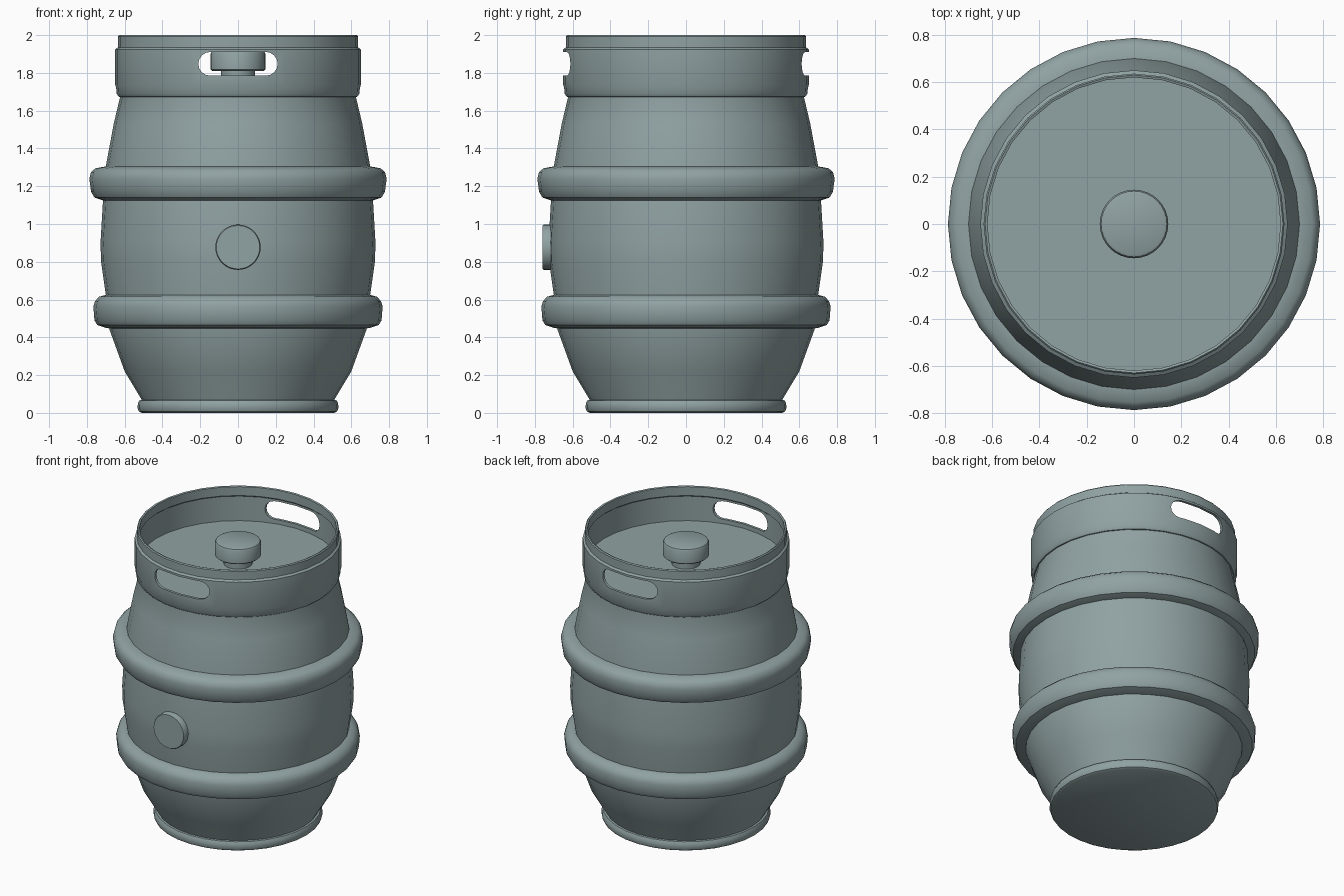
import bpy, bmesh
from math import cos, sin, pi, radians
from mathutils import Matrix

if "Cube" in bpy.data.objects:
    bpy.data.objects.remove(bpy.data.objects["Cube"])

steel = bpy.data.materials.new("brushed steel")
steel.use_nodes = True
steel.diffuse_color = (0.28, 0.36, 0.365, 1)
steel.node_tree.nodes["Principled BSDF"].inputs["Base Color"].default_value = steel.diffuse_color


def finish(name, bm):
    bmesh.ops.recalc_face_normals(bm, faces=bm.faces)
    mesh = bpy.data.meshes.new(name)
    bm.to_mesh(mesh)
    bm.free()
    mesh.materials.append(steel)
    obj = bpy.data.objects.new(name, mesh)
    bpy.context.collection.objects.link(obj)
    return obj


def smooth(obj, angle=35):
    bpy.ops.object.select_all(action="DESELECT")
    obj.select_set(True)
    bpy.context.view_layer.objects.active = obj
    bpy.ops.object.shade_smooth_by_angle(angle=radians(angle))


def lathe(name, profile, closed=False, segments=32, matrix=None):
    """Spin (radius, z) points; closed joins the ends, otherwise they are capped."""
    bm = bmesh.new()
    rings = [[bm.verts.new((r * cos(2 * pi * i / segments), r * sin(2 * pi * i / segments), z))
              for i in range(segments)] for r, z in profile]
    pairs = list(zip(rings, rings[1:]))
    if closed:
        pairs.append((rings[-1], rings[0]))
    else:
        bm.faces.new(rings[0])
        bm.faces.new(rings[-1])
    for low, high in pairs:
        for i in range(segments):
            j = (i + 1) % segments
            bm.faces.new((low[i], low[j], high[j], high[i]))
    if matrix:
        bm.transform(matrix)
    return finish(name, bm)


# Barrel body, closed by the recessed deck
smooth(lathe("body", [(0.50, 0.04), (0.51, 0.07), (0.60, 0.22), (0.68, 0.44), (0.70, 0.625),
                      (0.725, 0.80), (0.728, 0.90), (0.715, 1.12), (0.70, 1.305),
                      (0.658, 1.53), (0.625, 1.67), (0.635, 1.755)]))

# Foot bead
smooth(lathe("foot_bead", [(0.51, 0), (0.525, 0.008), (0.532, 0.025), (0.53, 0.05),
                           (0.522, 0.066), (0.50, 0.07)]))

# Rolling hoops
smooth(lathe("lower_hoop", [(0.66, 0.445), (0.70, 0.45), (0.745, 0.465), (0.76, 0.49),
                            (0.766, 0.565), (0.757, 0.592), (0.735, 0.615), (0.70, 0.625),
                            (0.66, 0.625)], closed=True))
smooth(lathe("upper_hoop", [(0.68, 1.122), (0.715, 1.125), (0.76, 1.14), (0.778, 1.17),
                            (0.787, 1.24), (0.778, 1.275), (0.755, 1.295), (0.70, 1.305),
                            (0.66, 1.305)], closed=True))

# Top collar with its rolled foot and stepped rim
collar = lathe("collar", [(0.61, 1.67), (0.632, 1.674), (0.643, 1.69), (0.645, 1.72),
                          (0.65, 1.735), (0.65, 1.925), (0.636, 1.935), (0.636, 1.993),
                          (0.63, 2.0), (0.62, 1.996), (0.62, 1.935), (0.632, 1.925),
                          (0.632, 1.74), (0.61, 1.73)], closed=True)

# Hand slots, cut front and back by one rounded bar
bm = bmesh.new()
outline = []
for side in (1, -1):
    for k in range(9):
        a = -pi / 2 + pi * k / 8
        outline.append(bm.verts.new((side * (0.147 + 0.063 * cos(a)), -1, 1.848 + side * 0.063 * sin(a))))
face = bm.faces.new(outline)
bar = bmesh.ops.extrude_face_region(bm, geom=[face])["geom"]
bmesh.ops.translate(bm, vec=(0, 2, 0), verts=[v for v in bar if isinstance(v, bmesh.types.BMVert)])
cutter = finish("slot_cutter", bm)
cutter.hide_render = True
cut = collar.modifiers.new("hand slots", "BOOLEAN")
cut.operation = "DIFFERENCE"
cut.solver = "EXACT"
cut.object = cutter
bpy.context.view_layer.objects.active = collar
bpy.ops.object.modifier_apply(modifier=cut.name)
bpy.data.objects.remove(cutter)
smooth(collar)

# Valve in the middle of the deck
smooth(lathe("valve_stem", [(0.09, 1.75), (0.09, 1.82)]))
smooth(lathe("valve_cap", [(0.135, 1.81), (0.145, 1.818), (0.145, 1.902), (0.139, 1.913),
                           (0.128, 1.918)]))

# Round plug on the front
smooth(lathe("front_plug", [(0.12, 0.70), (0.12, 0.752), (0.115, 0.76)],
             matrix=Matrix.Translation((0, 0, 0.877)) @ Matrix.Rotation(pi / 2, 4, "X")))
